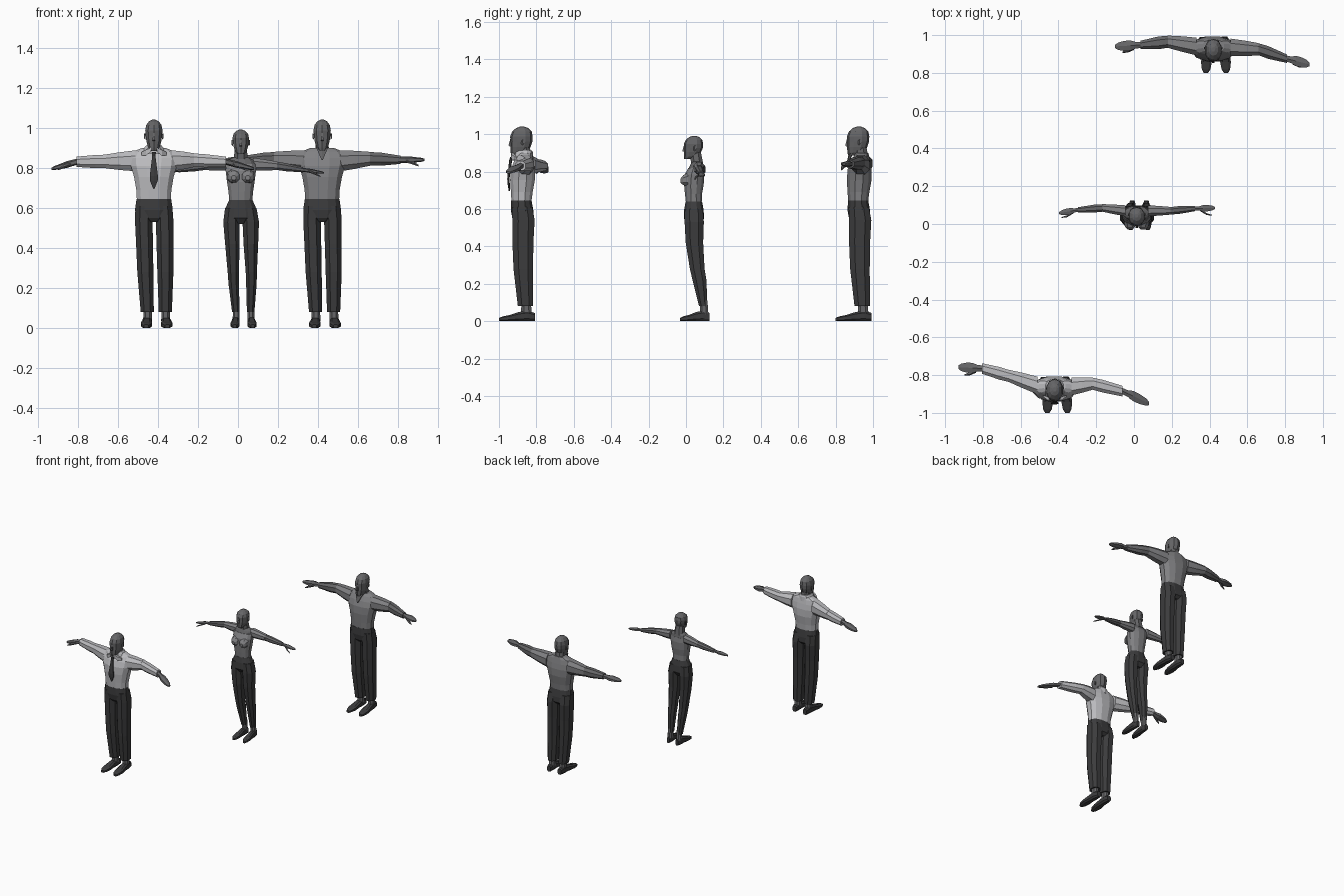
import bpy, bmesh, math
from mathutils import Vector

GREYS = {"skin": 0.13, "dark": 0.045, "light": 0.5, "mid": 0.22}
MATS = {}
for key, v in GREYS.items():
    MATS[key] = bpy.data.materials.new(key)
    MATS[key].diffuse_color = (v, v, v * 1.04, 1)


def loft(name, rings, axis, sides, mat, origin, power=2.3):
    """Skin a row of rounded rings (x, y, z, half size a, half size b) set across an axis."""
    bm = bmesh.new()
    loops = []
    for x, y, z, a, b in rings:
        loop = []
        for i in range(sides):
            t = 2 * math.pi * (i + 0.5) / sides
            c, s = math.cos(t), math.sin(t)
            u = a * math.copysign(abs(c) ** (2 / power), c)
            v = b * math.copysign(abs(s) ** (2 / power), s)
            off = {"z": (u, v, 0), "x": (0, u, v), "y": (u, 0, v)}[axis]
            loop.append(bm.verts.new(Vector((x, y, z)) + Vector(off) + Vector(origin)))
        loops.append(loop)
    for p, q in zip(loops, loops[1:]):
        for i in range(sides):
            j = (i + 1) % sides
            bm.faces.new((p[i], p[j], q[j], q[i]))
    bm.faces.new(loops[0])
    bm.faces.new(loops[-1])
    bmesh.ops.recalc_face_normals(bm, faces=bm.faces)
    me = bpy.data.meshes.new(name)
    bm.to_mesh(me)
    bm.free()
    me.materials.append(MATS[mat])
    ob = bpy.data.objects.new(name, me)
    bpy.context.collection.objects.link(ob)
    return ob


def head(n, o, z0, h, w, d):
    # skull, neck, nose and ears; z0 is the chin, h the head height
    prof = [(-.032, 0, .4, .35), (-.012, .1, .66, .75), (-.005, .3, .86, .9), (0, .48, .95, .98),
            (0, .66, 1, 1), (.003, .83, .88, .87), (.004, .95, .56, .55), (.004, 1, .2, .2)]
    loft(n + "_head", [(0, y, z0 + t * h, w * a, d * b) for y, t, a, b in prof], "z", 10, "skin", o)
    loft(n + "_neck", [(0, .02, z0 - .03, w * .9, d * .68), (0, .01, z0 + .3 * h, w * .72, d * .62)],
         "z", 8, "skin", o)
    loft(n + "_nose", [(0, -d * .9, z0 + .31 * h, .009, .012), (0, -d * 1.0, z0 + .35 * h, .009, .012),
                       (0, -d * .92, z0 + .58 * h, .004, .006)], "z", 4, "skin", o)
    for s in (-1, 1):
        loft(n + "_ear", [(s * w * .9, .006, z0 + .46 * h, .008, .016),
                          (s * w * 1.07, .012, z0 + .48 * h, .006, .013)], "x", 6, "skin", o)


def arm(n, o, k, pts, sleeve, upper, fore):
    # sleeve, forearm and hand along shoulder, elbow, wrist and fingertip
    sh, el, wr, tip = (Vector(p) for p in pts)
    mid = sh.lerp(el, .5)
    s = math.copysign(1, tip.x)
    loft(n + "_upper_arm", [(*sh, .05 * k, .056 * k), (*mid, .044 * k, .048 * k),
                            (*el, .035 * k, .037 * k)], "x", 8, upper, o)
    loft(n + "_forearm", [(*el, .034 * k, .036 * k), (*el.lerp(wr, .35), .036 * k, .035 * k),
                          (*wr, .024 * sleeve * k, .022 * sleeve * k)], "x", 8, fore, o)
    loft(n + "_hand", [(*wr.lerp(tip, -.1), .018 * k, .015 * k), (*wr.lerp(tip, .2), .02 * k, .016 * k),
                       (*wr.lerp(tip, .4), .031 * k, .017 * k), (*wr.lerp(tip, .65), .03 * k, .013 * k),
                       (*wr.lerp(tip, .88), .022 * k, .01 * k), (*tip, .01 * k, .006 * k)],
         "x", 6, "skin", o)
    th = wr.lerp(tip, .25)
    loft(n + "_thumb", [(*(th + Vector((0, -.012 * k, -.004 * k))), .012 * k, .01 * k),
                        (*(th + Vector((s * .035, -.03, -.016)) * 1.0), .009 * k, .009 * k),
                        (*(th + Vector((s * .062, -.036, -.03))), .004 * k, .004 * k)],
         "x", 5, "skin", o)


def leg(n, o, s, prof, shift, ankle_r, toe, heel):
    # trouser leg, ankle and shoe; the legs drift sideways by shift towards the floor
    top = prof[0][0]
    drift = lambda z: shift * (1 - z / top)
    loft(n + "_trouser_leg", [(s * x + drift(z), y, z, a, b) for z, x, y, a, b in prof],
         "z", 8, "dark", o)
    z, x, y, a, b = prof[-1]
    cx = s * x + drift(0)
    loft(n + "_ankle", [(cx, y + .005, .035, ankle_r, ankle_r * 1.3),
                        (cx, y + .003, z + .03, ankle_r * .9, ankle_r * 1.1)], "z", 8, "skin", o)
    k = ankle_r / .024
    L = heel - toe
    loft(n + "_shoe", [(cx + s * .008 * (1 - t), toe + L * t, h / 2, w * k, h / 2)
                       for t, w, h in ((0, .012, .018), (.1, .024, .026), (.3, .03, .034),
                                       (.55, .025, .05), (.8, .024, .058), (1, .016, .045))],
         "y", 8, "dark", o, 3)


MAN_TORSO = [(0, .63, .087, .054), (.002, .69, .09, .06), (.006, .755, .102, .068),
             (.008, .81, .118, .066), (.012, .85, .122, .055), (.018, .882, .105, .042),
             (.022, .9, .058, .034)]
MAN_LEG = [(.61, .047, .004, .048, .058), (.54, .052, .011, .047, .064), (.42, .051, .008, .045, .06),
           (.28, .05, .01, .043, .056), (.08, .045, .022, .035, .044)]


def man(n, o, shirt, fore, cuff, left, right):
    loft(n + "_shirt", [(0, y, z, a, b) for y, z, a, b in MAN_TORSO], "z", 12, shirt, o)
    loft(n + "_hips", [(0, 0, .645, .089, .056), (0, .004, .59, .097, .062),
                       (0, .008, .55, .085, .058), (0, .006, .53, .035, .04)], "z", 12, "dark", o)
    head(n, o, .885, .155, .045, .06)
    arm(n + "_left", o, 1, left, cuff, shirt, fore)
    arm(n + "_right", o, 1, right, cuff, shirt, fore)
    for s in (-1, 1):
        leg(n, o, s, MAN_LEG, .014, .024, -.12, .072)


# man with a pale shirt, collar and tie
A = (-.42, -.88, 0)
man("shirt_man", A, "light", "light", 1.25,
    [(-.09, .025, .835), (-.24, .075, .832), (-.385, .115, .83), (-.51, .122, .795)],
    [(.09, .02, .835), (.2, .035, .838), (.36, -.005, .83), (.5, -.07, .795)])
loft("tie", [(0, -.052, .878, .012, .008), (0, -.058, .858, .009, .008), (0, -.07, .76, .023, .006),
             (0, -.068, .735, .022, .006), (0, -.064, .695, .003, .004)], "z", 6, "dark", A)
loft("collar", [(0, .008, .868, .064, .056), (0, .012, .9, .05, .05), (0, .014, .912, .04, .043)],
     "z", 10, "light", A)
for s in (-1, 1):
    loft("collar_flap", [(s * .015, -.05, .89, .008, .014), (s * .04, -.042, .875, .012, .02),
                         (s * .062, -.03, .87, .004, .012)], "x", 4, "light", A)

# man in a plain mid-grey top
B = (.42, .92, 0)
man("plain_man", B, "mid", "skin", 1,
    [(-.09, .02, .835), (-.24, .045, .845), (-.385, .028, .84), (-.52, .02, .835)],
    [(.09, .015, .835), (.24, .005, .845), (.39, -.045, .84), (.51, -.075, .84)])
loft("neck_opening", [(0, -.032, .9, .034, .012), (0, -.042, .885, .026, .01),
                      (0, -.058, .84, .004, .006)], "z", 6, "skin", B)

# woman
C = (.014, .04, 0)
loft("woman_top", [(0, y, z, a, b) for y, z, a, b in
     [(.002, .63, .059, .043), (0, .68, .063, .047), (.002, .73, .071, .054), (.006, .785, .078, .054),
      (.014, .82, .076, .042)]], "z", 12, "mid", C)
loft("woman_shoulders", [(0, .014, .815, .074, .042), (0, .017, .838, .066, .034),
                         (0, .018, .856, .032, .026)], "z", 12, "skin", C)
loft("woman_hips", [(0, .002, .64, .06, .045), (0, .002, .6, .078, .053), (0, .003, .55, .085, .056),
                    (0, .005, .52, .03, .035)], "z", 12, "dark", C)
for s in (-1, 1):
    loft("bust", [(s * .034, -.03, .758, .036, .038), (s * .035, -.055, .754, .028, .028),
                  (s * .035, -.07, .75, .012, .012)], "y", 8, "mid", C)
    leg("woman", C, s, [(.6, .04, .002, .041, .052), (.53, .048, .004, .044, .055),
                        (.42, .046, .005, .039, .05), (.28, .045, .02, .03, .042),
                        (.22, .044, .032, .028, .04), (.08, .037, .052, .02, .024)],
        .014, .019, -.072, .085)
head("woman", C, .868, .122, .043, .051)
arm("woman_left", C, .62, [(-.06, .03, .818), (-.18, .045, .81), (-.31, .035, .79), (-.41, .018, .775)],
    1, "mid", "skin")
arm("woman_right", C, .62, [(.06, .03, .818), (.18, .03, .81), (.31, .042, .79), (.415, .045, .775)],
    1, "mid", "skin")
